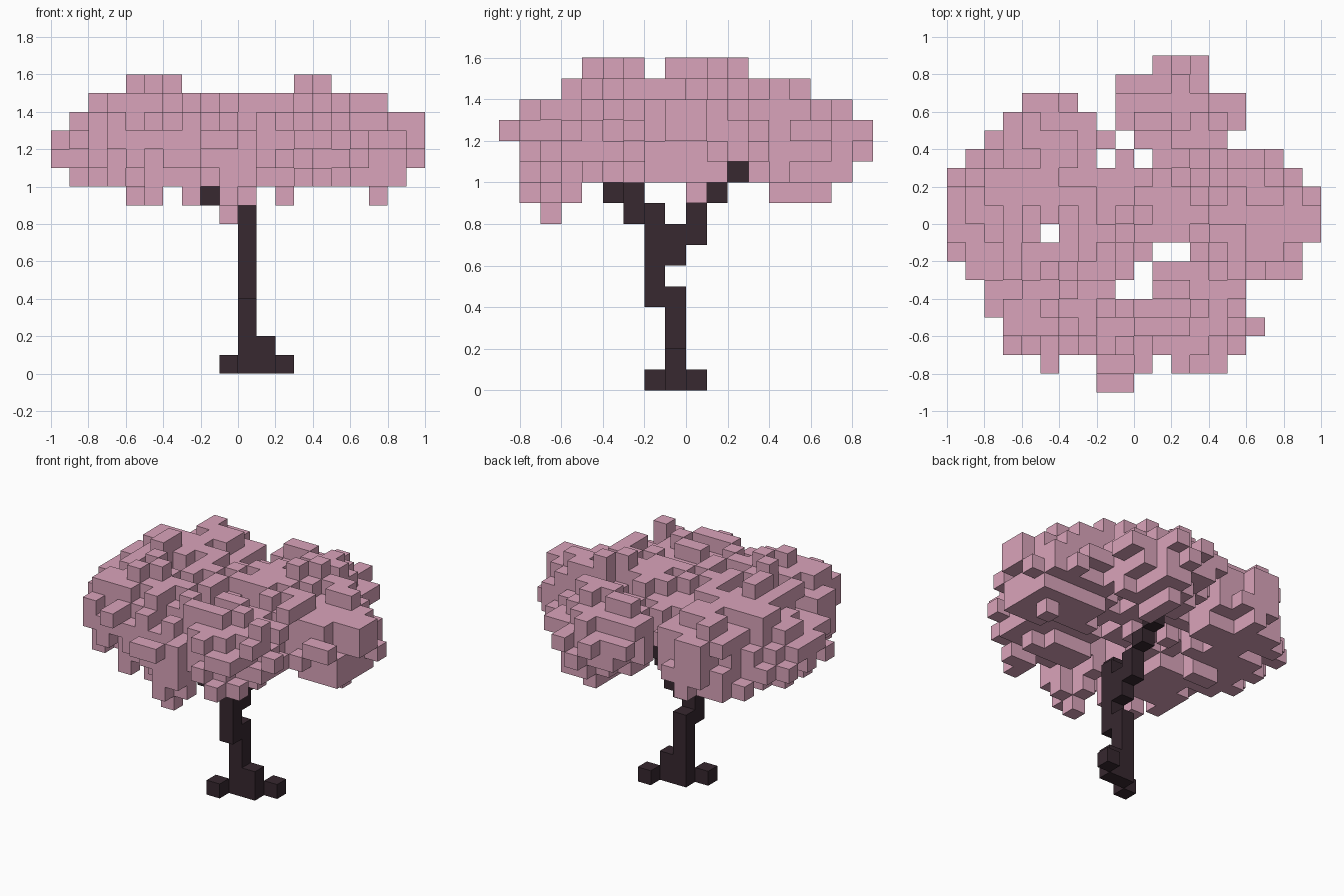
import bpy, bmesh, random
from mathutils import Vector

random.seed(11)
CELL = 0.1
STEPS = [(1, 0, 0), (-1, 0, 0), (0, 1, 0), (0, -1, 0), (0, 0, 1), (0, 0, -1)]

cube = bpy.data.objects.get("Cube")
if cube:
    bpy.data.objects.remove(cube, do_unlink=True)


def make_material(name, rgb):
    mat = bpy.data.materials.new(name)
    mat.use_nodes = True
    mat.diffuse_color = (*rgb, 1)
    bsdf = next(n for n in mat.node_tree.nodes if n.type == 'BSDF_PRINCIPLED')
    bsdf.inputs["Base Color"].default_value = (*rgb, 1)
    return mat


def shift(cell, step):
    return tuple(c + s for c, s in zip(cell, step))


def build_blocks(name, cells, mat, hidden=frozenset()):
    """Mesh the exposed faces of a set of grid cells."""
    bm = bmesh.new()
    corners = {}

    def corner(p):
        key = tuple(round(c) for c in p)
        if key not in corners:
            corners[key] = bm.verts.new(Vector(key) * CELL)
        return corners[key]

    for cell in sorted(cells):
        for step in STEPS:
            near = shift(cell, step)
            if near in cells or near in hidden:
                continue
            axis = next(i for i in range(3) if step[i])
            outward = step[axis] > 0
            base, u, v = Vector(cell), Vector(), Vector()
            base[axis] += outward
            u[(axis + 1) % 3] = 1
            v[(axis + 2) % 3] = 1
            quad = [base, base + u, base + u + v, base + v]
            bm.faces.new([corner(p) for p in (quad if outward else quad[::-1])])
    mesh = bpy.data.meshes.new(name)
    bm.to_mesh(mesh)
    bm.free()
    mesh.materials.append(mat)
    obj = bpy.data.objects.new(name, mesh)
    bpy.context.collection.objects.link(obj)


bark = make_material("dark bark", (0.038, 0.021, 0.029))
blossom = make_material("dusty pink blossom", (0.70, 0.372, 0.495))

# Roots and lower trunk
trunk = {(-1, -2, 0), (2, 0, 0), (1, -1, 0), (1, -1, 1)}
trunk |= {(0, -1, z) for z in range(5)}
# Bent upper trunk
trunk |= {(0, -2, z) for z in range(4, 9)}
trunk |= {(0, -1, z) for z in (6, 7)}
# Front and back branches
front_branch = {(-1, -3, 8), (-1, -3, 9), (-2, -4, 9)}
back_branch = {(0, 0, 7), (0, 0, 8), (0, 1, 9), (0, 2, 10), (0, 2, 11)}
wood = trunk | front_branch | back_branch

# Canopy plan: filled x spans for each row, back to front
rows = [
    [(1, 4)], [(-1, 4)], [(-6, -3), (-1, 6)], [(-7, -2), (-1, 6)],
    [(-8, -1), (0, 5)], [(-9, -2), (-1, 0), (1, 8)], [(-10, 9)],
    [(-10, 10)], [(-10, 10)], [(-10, -5), (-4, 10)], [(-10, 1), (3, 9)],
    [(-9, 0), (1, 9)], [(-8, -1), (1, 6)], [(-8, 6)], [(-7, 7)], [(-7, 6)],
    [(-5, -4), (-2, 1), (2, 5)], [(-2, 0)],
]
plan = {(x, 8 - i) for i, spans in enumerate(rows)
        for a, b in spans for x in range(a, b)}

# Leaf clumps: centre and radii in cells
clumps = [
    ((-5.8, 1.0, 12.4), (3.5, 3.3, 2.3)),
    ((-4.5, 4.2, 12.2), (2.4, 2.3, 2.0)),
    ((-4.0, -3.8, 12.5), (3.2, 2.9, 2.3)),
    ((2.2, -4.6, 12.3), (3.5, 2.6, 1.9)),
    ((-0.6, -6.4, 11.2), (1.1, 1.4, 1.7)),
    ((5.8, 0.6, 12.3), (3.2, 2.9, 2.2)),
    ((2.2, 5.4, 12.2), (2.9, 2.6, 2.3)),
    ((-0.5, 0.5, 13.0), (3.8, 3.5, 1.2)),
]


def inside(cell):
    """True where a cell centre lies in any leaf clump."""
    return any(sum(((p + 0.5 - q) / r) ** 2
                   for p, q, r in zip(cell, centre, radii)) < 1
               for centre, radii in clumps)


def allowed(cell):
    """Keep foliage within the plan and round off its upper and lower rims."""
    x, y, z = cell
    reach = {10: 8, 11: 9, 12: 9, 13: 8, 14: 6}
    if (x, y) not in plan or z not in reach:
        return False
    if z == 10 and y == 2 and x > 0:    # gap beside the back branch
        return False
    span = {10: 9, 14: 8}.get(z, 10)
    return -reach[z] <= y < reach[z] and -span <= x < span


leaves = {(x, y, z) for x, y in plan for z in range(10, 15)
          if inside((x, y, z)) and allowed((x, y, z))}

# Two layers of single blocks sprouting from the clump surfaces
for chance in (0.45, 0.22):
    skin = {shift(c, s) for c in leaves for s in STEPS} - leaves
    leaves |= {c for c in sorted(skin) if allowed(c) and random.random() < chance}

# Close the plan with thin joining leaves
covered = {(x, y) for x, y, z in leaves}
leaves |= {(x, y, random.choice((11, 12, 12))) for x, y in sorted(plan - covered)}

# Crown tufts and hanging tufts
crown = [(-5, -5), (-4, -4), (-5, -3), (-6, 0), (-6, -1), (3, 1), (4, 2)]
leaves |= {(x, y, z) for x, y in crown for z in (13, 14, 15)}
hanging = [(-1, -8), (-1, -7), (-1, -6), (0, -7), (-3, -6), (-5, -6),
           (-6, 0), (-5, 0), (2, 4), (2, 5), (2, 6), (7, 0)]
leaves |= {(x, y, z) for x, y in hanging for z in (9, 10, 11)}
leaves.add((-1, -7, 8))
leaves -= wood

build_blocks("trunk", trunk, bark, wood)
build_blocks("front_branch", front_branch, bark, wood)
build_blocks("back_branch", back_branch, bark, wood)
build_blocks("blossom_canopy", leaves, blossom)
